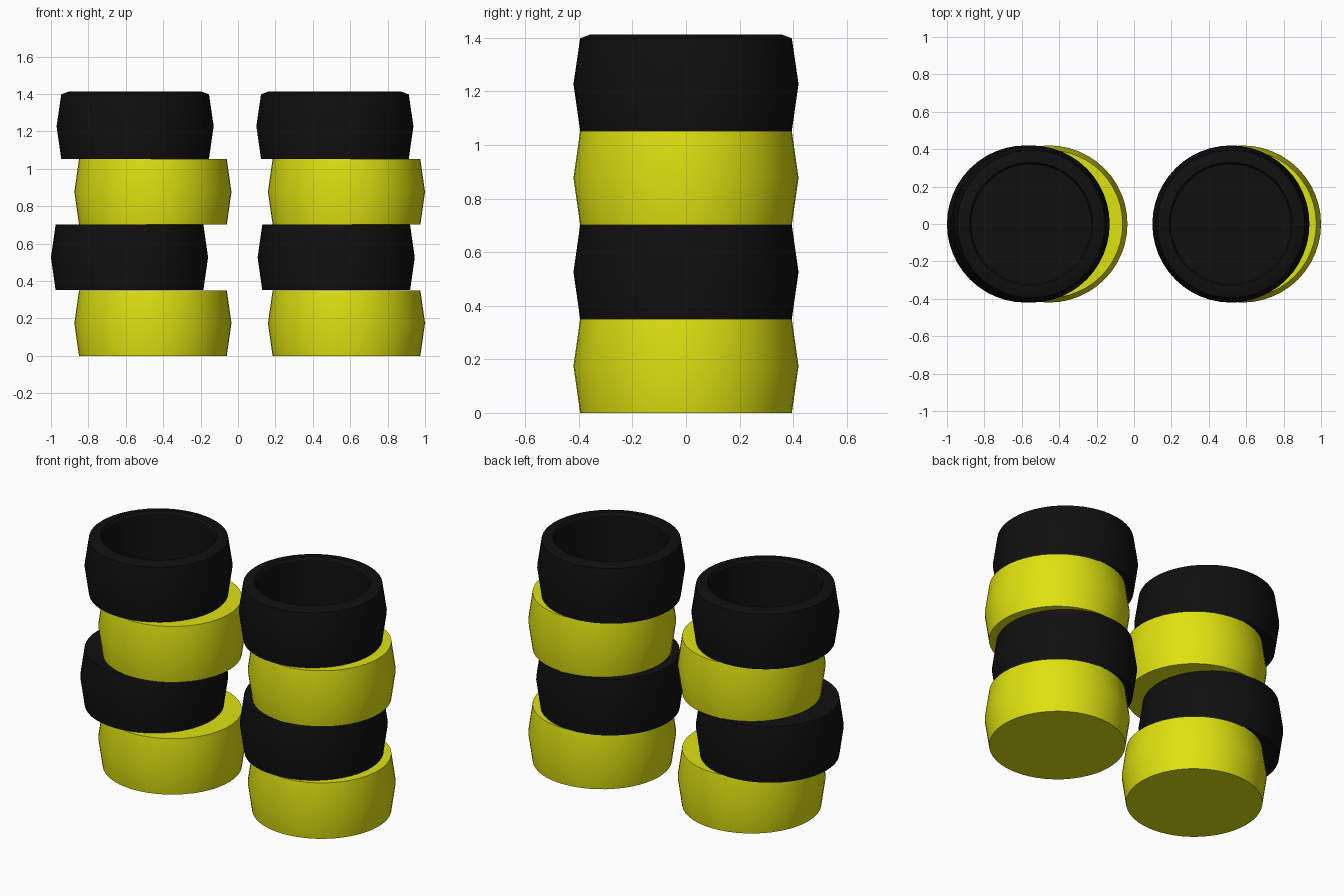
import bpy
import bmesh
from math import radians
from mathutils import Matrix, Vector

cube = bpy.data.objects.get("Cube")
if cube:
    bpy.data.objects.remove(cube, do_unlink=True)


def make_material(name, color):
    mat = bpy.data.materials.new(name)
    mat.use_nodes = True
    mat.diffuse_color = color
    bsdf = mat.node_tree.nodes["Principled BSDF"]
    bsdf.inputs["Base Color"].default_value = color
    bsdf.inputs["Roughness"].default_value = 0.8
    return mat


yellow = make_material("yellow_rubber", (0.73, 0.76, 0.005, 1))
black = make_material("black_rubber", (0.005, 0.005, 0.005, 1))

SEGMENTS = 48
RIM, BULGE, HEIGHT = 0.395, 0.42, 0.35

# Closed tyre with bulging tread; open tyre with a bevelled lip and deep well
closed_profile = [(0, 0), (RIM, 0), (BULGE, HEIGHT / 2), (RIM, HEIGHT), (0, HEIGHT)]
open_profile = [(0, 0), (RIM, 0), (BULGE, HEIGHT / 2), (RIM, 0.345), (0.355, 0.36),
                (0.33, 0.36), (0.32, 0.345), (0.32, 0.03), (0, 0.03)]


def lathe(name, profile, x, z, mat):
    """Revolve a (radius, height) profile around z."""
    bm = bmesh.new()
    verts = [bm.verts.new((r, 0, h)) for r, h in profile]
    edges = [bm.edges.new(pair) for pair in zip(verts, verts[1:])]
    bmesh.ops.spin(bm, geom=verts + edges, cent=(0, 0, 0), axis=(0, 0, 1),
                   angle=radians(360), steps=SEGMENTS)
    bmesh.ops.remove_doubles(bm, verts=bm.verts, dist=0.0005)
    bmesh.ops.recalc_face_normals(bm, faces=bm.faces)
    mesh = bpy.data.meshes.new(name)
    bm.to_mesh(mesh)
    bm.free()
    mesh.materials.append(mat)
    obj = bpy.data.objects.new(name, mesh)
    obj.matrix_world = Matrix.Translation(Vector((x, 0, z)))
    bpy.context.collection.objects.link(obj)
    bpy.ops.object.select_all(action="DESELECT")
    obj.select_set(True)
    bpy.context.view_layer.objects.active = obj
    bpy.ops.object.shade_smooth_by_angle(angle=radians(30))


# Two stacks of four alternating tyres, listed from the ground up
stacks = {
    "right": (-0.455, -0.58, -0.455, -0.55),
    "left": (0.58, 0.525, 0.58, 0.518),
}
levels = ("bottom", "lower", "upper", "top")
for side, offsets in stacks.items():
    for i, (level, x) in enumerate(zip(levels, offsets)):
        lathe(f"{side}_{level}_tyre",
              open_profile if level == "top" else closed_profile,
              x, i * (HEIGHT + 0.001), black if i % 2 else yellow)
